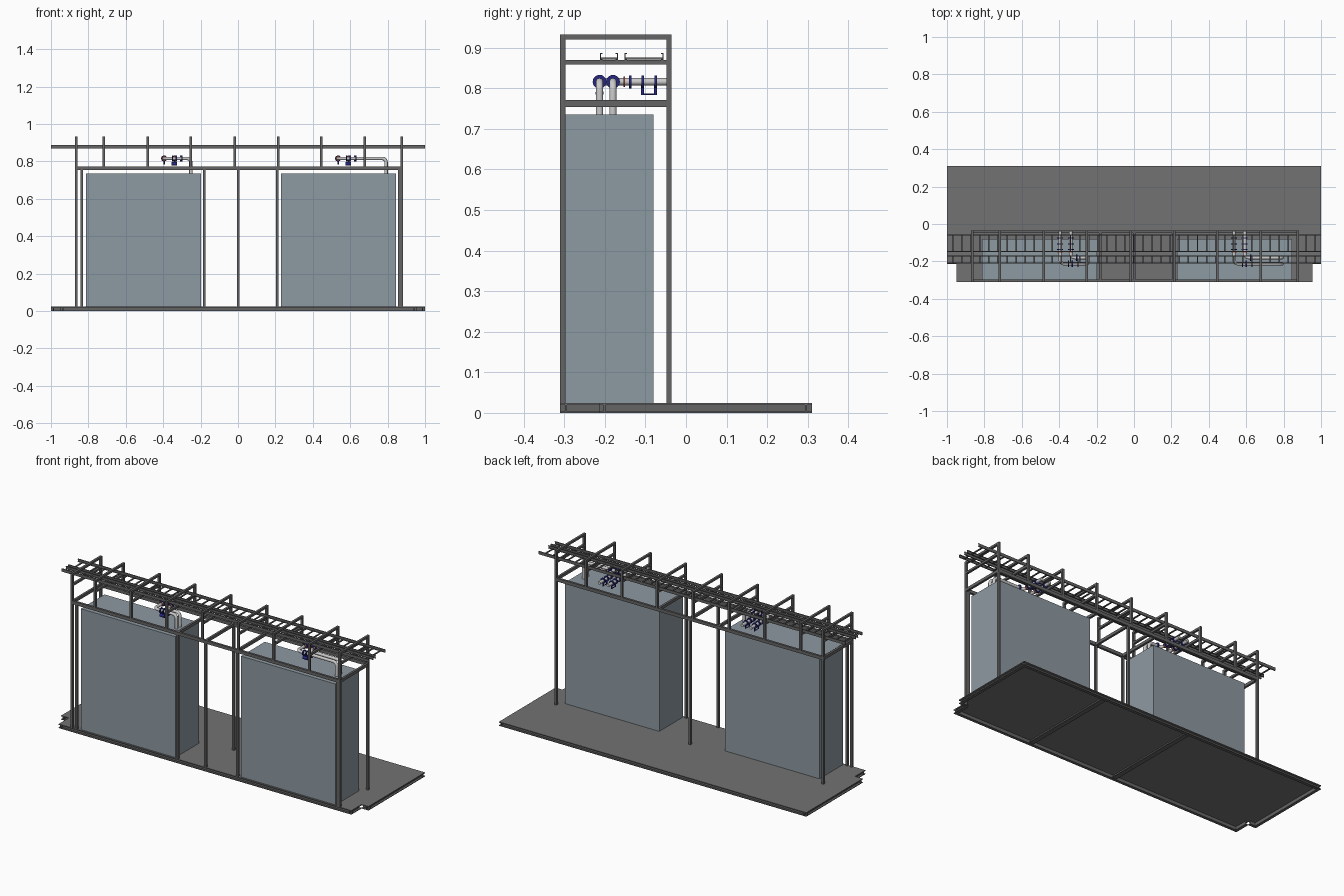
import bpy, bmesh, math
from mathutils import Vector

if "Cube" in bpy.data.objects:
    bpy.data.objects.remove(bpy.data.objects["Cube"])


def material(name, rgb):
    m = bpy.data.materials.new(name)
    m.diffuse_color = (*rgb, 1)
    m.use_nodes = True
    m.node_tree.nodes["Principled BSDF"].inputs["Base Color"].default_value = m.diffuse_color
    return m


STEEL = material("dark_steel", (0.13, 0.13, 0.13))
DECK = material("deck_grey", (0.17, 0.17, 0.17))
PANEL = material("cabinet_blue_grey", (0.27, 0.32, 0.36))
PIPE = material("pipe_grey", (0.62, 0.62, 0.62))
BLUE = material("valve_blue", (0.02, 0.02, 0.22))
RED = material("gauge_red", (0.5, 0.08, 0.04))


def finish(name, bm, mat):
    bmesh.ops.recalc_face_normals(bm, faces=bm.faces)
    me = bpy.data.meshes.new(name)
    bm.to_mesh(me)
    bm.free()
    ob = bpy.data.objects.new(name, me)
    me.materials.append(mat)
    bpy.context.collection.objects.link(ob)
    return ob


def boxes(name, items, mat):
    """One object from several boxes given as (x0, x1, y0, y1, z0, z1)."""
    bm = bmesh.new()
    for x0, x1, y0, y1, z0, z1 in items:
        vs = bmesh.ops.create_cube(bm, size=1)["verts"]
        for v in vs:
            v.co = ((x0 + x1) / 2 + v.co.x * (x1 - x0),
                    (y0 + y1) / 2 + v.co.y * (y1 - y0),
                    (z0 + z1) / 2 + v.co.z * (z1 - z0))
    return finish(name, bm, mat)


def discs(name, items, mat):
    """Cylinders given as (centre, axis, radius, length)."""
    bm = bmesh.new()
    for c, axis, r, length in items:
        rot = Vector((0, 0, 1)).rotation_difference(Vector(axis)).to_matrix().to_4x4()
        rot.translation = Vector(c)
        bmesh.ops.create_cone(bm, cap_ends=True, segments=20, radius1=r, radius2=r,
                              depth=length, matrix=rot)
    ob = finish(name, bm, mat)
    bpy.context.view_layer.objects.active = ob
    ob.select_set(True)
    bpy.ops.object.shade_smooth_by_angle(angle=math.radians(40))
    ob.select_set(False)


def pipe(name, pts, r, bend):
    """Round pipe through corner points with filleted elbows."""
    pts = [Vector(p) for p in pts]
    path = [pts[0]]
    for a, b, c in zip(pts, pts[1:], pts[2:]):
        u, w = (a - b).normalized(), (c - b).normalized()
        centre = b + (u + w) * bend
        for i in range(9):
            t = i / 8 * math.pi / 2
            path.append(centre - w * bend * math.cos(t) - u * bend * math.sin(t))
    path.append(pts[-1])
    cu = bpy.data.curves.new(name, "CURVE")
    cu.dimensions = "3D"
    cu.bevel_depth, cu.bevel_resolution, cu.use_fill_caps = r, 3, True
    sp = cu.splines.new("POLY")
    sp.points.add(len(path) - 1)
    for p, co in zip(sp.points, path):
        p.co = (*co, 1)
    cu.materials.append(PIPE)
    bpy.context.collection.objects.link(bpy.data.objects.new(name, cu))


# Base deck plate with notched front corners
outline = [(-1, -.215), (-.95, -.215), (-.95, -.31), (.955, -.31),
           (.955, -.215), (1, -.215), (1, .31), (-1, .31)]
bm = bmesh.new()
face = bm.faces.new([bm.verts.new((x, y, 0.019)) for x, y in outline])
top = bmesh.ops.extrude_face_region(bm, geom=[face])["geom"]
for v in top:
    if isinstance(v, bmesh.types.BMVert):
        v.co.z = 0.024
finish("base_deck", bm, DECK)

# Base channels: web set back from the edge plus bottom flange, and cross beams
webs, flanges = [], []
for (xa, ya), (xb, yb) in zip(outline, outline[1:] + outline[:1]):
    d = Vector((xb - xa, yb - ya)).normalized()
    n = Vector((-d.y, d.x))
    for store, i0, i1, z0, z1 in ((webs, .012, .017, .003, .02), (flanges, 0, .017, 0, .004)):
        xs = sorted((xa + n.x * i0, xb + n.x * i1))
        ys = sorted((ya + n.y * i0, yb + n.y * i1))
        store.append((*xs, *ys, z0, z1))
boxes("base_channel_web", webs, STEEL)
boxes("base_channel_flange", flanges, STEEL)
boxes("base_cross_beams",
      [b for x in (.45, -.11) for b in ((x - .014, x + .014, -.29, .29, 0, .004),
                                        (x - .003, x + .003, -.29, .29, .003, .02))], STEEL)

# Two tall cabinets
for side, x0, x1 in (("left", -.813, -.198), ("right", .23, .845)):
    boxes(side + "_cabinet", [(x0, x1, -.30, -.08, .023, .735)], PANEL)

# Main frame posts and top beams
H, FY, BY = .0065, -.304, -.042
for name, y, xs in (("front_posts", FY, (-.865, -.836, -.18, .002, .21, .863, .875)),
                    ("back_posts", BY, (-.865, .002, .875))):
    boxes(name, [(x - H, x + H, y - H, y + H, .023, .755) for x in xs], STEEL)
boxes("top_beams", [(-.872, .882, y - H, y + H, .753, .772) for y in (FY, BY)] +
      [(x - H, x + H, FY, BY, .754, .771) for x in (-.865, -.18, .002, .21, .875)], STEEL)

# Row of hoops carrying the cable trays
hoops = (-.865, -.717, -.483, -.252, -.018, .216, .446, .678, .875)
items = []
for x in hoops:
    items += [(x - H, x + H, y - H, y + H, .77, .932) for y in (FY, BY)]
    items += [(x - H, x + H, FY, BY, z, z + .012) for z in (.858, .920)]
boxes("tray_support_hoops", items, STEEL)

# Two ladder cable trays
for name, y0, y1 in (("narrow_tray", -.212, -.168), ("wide_tray", -.151, -.056)):
    items = []
    for y, s in ((y0, 1), (y1, -1)):
        items.append((-1, 1, *sorted((y, y + s * .002)), .870, .887))
        for z in (.870, .885):
            items.append((-1, 1, *sorted((y, y + s * .006)), z, z + .002))
    items += [(-.97 + i * .0485 - .004, -.97 + i * .0485 + .004, y0, y1, .871, .876)
              for i in range(41)]
    boxes(name, items, STEEL)

# Pipe pairs with flanges, valves and gauges
Z, R = .816, .009
for side, x0, xd in (("left", -.395, -.252), ("right", .535, .792)):
    x1 = x0 + .057
    blue = []
    for tag, x, y in (("outer", x0, -.213), ("inner", x1, -.18)):
        pipe(f"{side}_{tag}_pipe", [(xd, y, .733), (xd, y, Z), (x, y, Z), (x, -.038, Z)], R, .022)
        # inline flanges and two short stubs hanging down
        blue += [((x, yy, Z), (0, 1, 0), .016, .006) for yy in (-.137, -.107, -.075)]
        for yy in (-.107, -.075):
            blue.append(((x, yy, .801), (0, 0, 1), .004, .034))
        blue.append(((x, -.091, .785), (0, 1, 0), .002, .04))
    blue += [((x0 + dx, -.213, Z), (1, 0, 0), .017, .006) for dx in (.045, .065, .095)]
    blue += [((x1 + .032, -.18, Z), (1, 0, 0), .017, .006),
             ((x0 + .055, -.213, .797), (0, 0, 1), .004, .03),
             ((x0 + .055, -.213, .788), (1, 0, 0), .010, .03)]
    discs(side + "_valves", blue, BLUE)
    discs(side + "_gauges", [((x, -.152, Z), (0, 1, 0), .013, .003) for x in (x0, x1)], RED)
